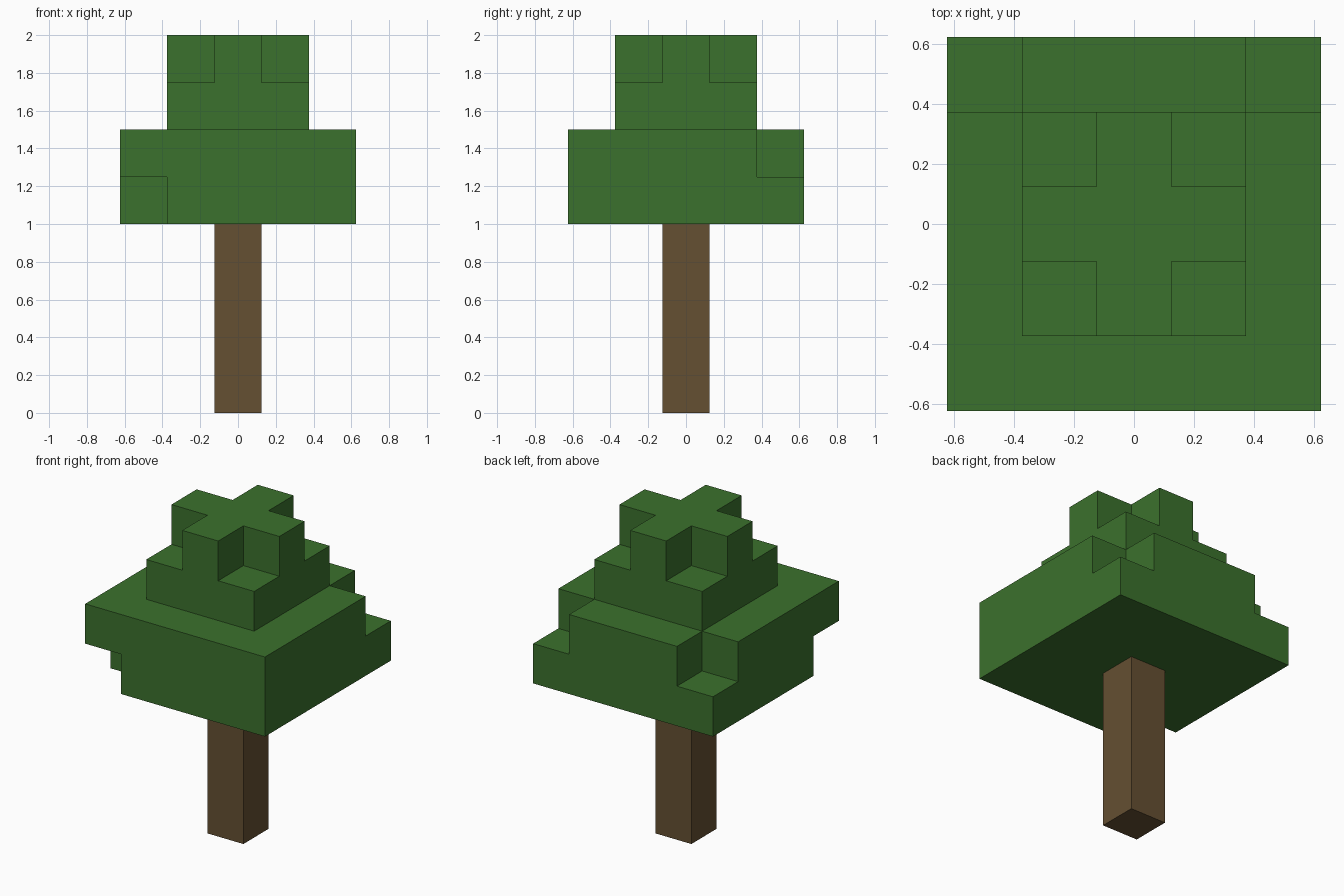
import bpy
import bmesh
from itertools import product
from mathutils import Vector

UNIT = 0.25  # edge of one block

cube = bpy.data.objects.get("Cube")
if cube:
    bpy.data.objects.remove(cube, do_unlink=True)


def make_material(name, color):
    mat = bpy.data.materials.new(name)
    mat.use_nodes = True
    mat.diffuse_color = color
    mat.node_tree.nodes["Principled BSDF"].inputs["Base Color"].default_value = color
    return mat


def build_blocks(name, cells, mat):
    """Join grid blocks into one shell, keeping only the exposed faces."""
    bm = bmesh.new()
    for cell in cells:
        for axis, sign in product(range(3), (-1, 1)):
            normal = Vector((0, 0, 0))
            normal[axis] = sign
            if tuple(int(c + n) for c, n in zip(cell, normal)) in cells:
                continue
            u = Vector((0, 0, 0))
            u[(axis + 1) % 3] = 1
            v = normal.cross(u)
            center = Vector(cell) + Vector((0, 0, 0.5)) + normal / 2
            corners = (-u - v, u - v, u + v, v - u)
            bm.faces.new([bm.verts.new((center + c / 2) * UNIT) for c in corners])
    bmesh.ops.remove_doubles(bm, verts=bm.verts, dist=UNIT / 100)
    mesh = bpy.data.meshes.new(name)
    bm.to_mesh(mesh)
    bm.free()
    mesh.materials.append(mat)
    obj = bpy.data.objects.new(name, mesh)
    bpy.context.collection.objects.link(obj)


def layer(radius, level, missing=()):
    """Square layer of blocks without the listed corners."""
    span = range(-radius, radius + 1)
    return {(x, y, level) for x, y in product(span, span) if (x, y) not in missing}


leaf_green = make_material("leaf green", (0.044, 0.165, 0.026, 1))
bark_brown = make_material("bark brown", (0.130, 0.080, 0.032, 1))

# Trunk: a column of four blocks
build_blocks("trunk", {(0, 0, z) for z in range(4)}, bark_brown)

# Foliage: two wide layers, a narrow layer and a cross on top
foliage = layer(2, 4, {(-2, -2)})
foliage |= layer(2, 5, {(-2, 2), (2, 2)})
foliage |= layer(1, 6)
foliage |= layer(1, 7, set(product((-1, 1), repeat=2)))
build_blocks("foliage", foliage, leaf_green)
